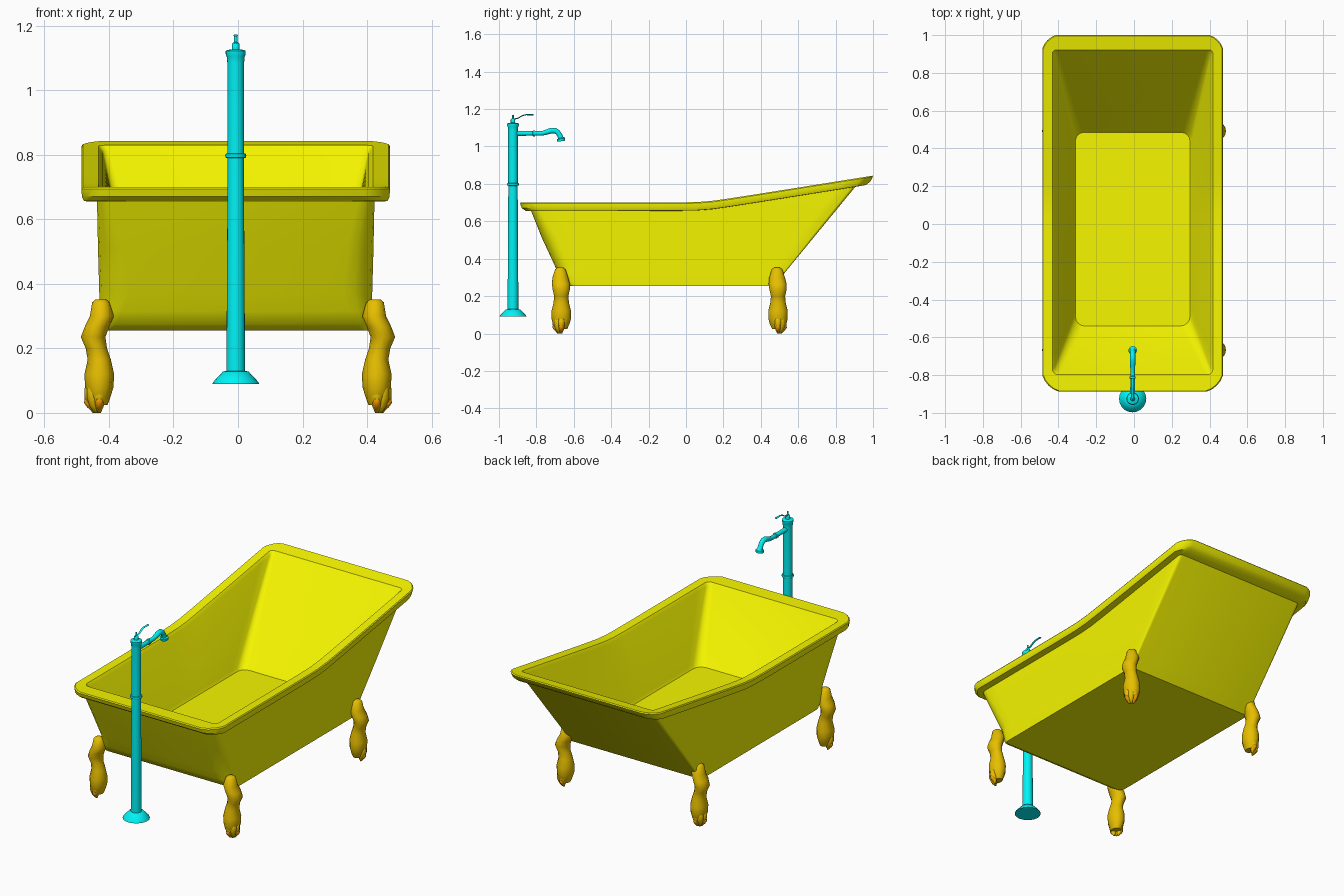
import bpy, bmesh, math
from mathutils import Vector

CX = -0.007   # tub and tap axis


def material(name, rgb):
    m = bpy.data.materials.new(name)
    m.diffuse_color = (*rgb, 1)
    return m


YELLOW = material("tub_yellow", (0.93, 0.93, 0.0))
GOLD = material("foot_gold", (0.8, 0.52, 0.0))
ORANGE = material("claw_orange", (0.9, 0.32, 0.0))
CYAN = material("tap_cyan", (0.0, 0.9, 0.92))


def loft(name, rings, mat, angle=40):
    """Skin a list of equal-length point rings and cap both ends."""
    bm = bmesh.new()
    vs = [[bm.verts.new(p) for p in r] for r in rings]
    n = len(vs[0])
    for a, b in zip(vs, vs[1:]):
        for i in range(n):
            j = (i + 1) % n
            bm.faces.new((a[i], a[j], b[j], b[i]))
    bm.faces.new(vs[0][::-1])
    bm.faces.new(vs[-1])
    bmesh.ops.recalc_face_normals(bm, faces=bm.faces)
    me = bpy.data.meshes.new(name)
    bm.to_mesh(me)
    bm.free()
    ob = bpy.data.objects.new(name, me)
    bpy.context.collection.objects.link(ob)
    me.materials.append(mat)
    bpy.ops.object.select_all(action='DESELECT')
    ob.select_set(True)
    bpy.context.view_layer.objects.active = ob
    bpy.ops.object.shade_smooth_by_angle(angle=math.radians(angle))
    return ob


def ellipse(c, rx, ry, n=12):
    return [(c[0] + rx * math.cos(2 * math.pi * i / n),
             c[1] + ry * math.sin(2 * math.pi * i / n), c[2]) for i in range(n)]


def tube(name, path, mat, x=CX, n=12, flat=1.0):
    """Round tube along a (y, z, radius) path in the plane of constant x."""
    rings = []
    for i, (y, z, r) in enumerate(path):
        a, b = path[max(i - 1, 0)], path[min(i + 1, len(path) - 1)]
        t = Vector((0, b[0] - a[0], b[1] - a[1])).normalized()
        u = Vector((1, 0, 0))
        v = t.cross(u)
        rings.append([Vector((x, y, z)) + r * math.cos(2 * math.pi * k / n) * u
                      + r * flat * math.sin(2 * math.pi * k / n) * v for k in range(n)])
    return loft(name, rings, mat)


# --- Tub: rounded-rectangle rings whose rim sweeps up towards the back
def rim_z(y):
    s = y - 0.1
    return 0.70 + 0.08 * (math.sqrt(s * s + 0.004) + s)


def tub_ring(w, yf, yb, rf, rb, z=None, off=0.0, cut=0.0, k=4, n=20):
    """rf, rb: front and back corner radii; cut: 0 round corner .. 1 straight chamfer."""
    pts = []
    corners = [(w - rf, yf + rf, rf, -90), (w - rb, yb - rb, rb, 0),
               (rb - w, yb - rb, rb, 90), (rf - w, yf + rf, rf, 180)]
    for c, (x, y, r, a0) in enumerate(corners):
        arc = [Vector((math.cos(math.radians(a0 + 90 * i / k)),
                       math.sin(math.radians(a0 + 90 * i / k)))) for i in range(k + 1)]
        for i in range(k + 1):
            p = Vector((x, y)) + r * arc[i].lerp(arc[0].lerp(arc[k], i / k), cut)
            pts.append((p.x, p.y))
        if c in (0, 2):        # subdivide the long sides
            x0, y0 = pts[-1]
            nx = corners[c + 1]
            x1, y1 = (w, nx[1]) if c == 0 else (-w, nx[1])
            pts += [(x0 + (x1 - x0) * i / n, y0 + (y1 - y0) * i / n) for i in range(1, n)]
    return [(CX + x, y, z if z is not None else rim_z(y) + off) for x, y in pts]


loft("bathtub", [
    # outer wall
    tub_ring(0.420, -0.620, 0.470, 0.03, 0.01, 0.255),
    tub_ring(0.421, -0.655, 0.487, 0.05, 0.01, 0.275),
    tub_ring(0.422, -0.680, 0.520, 0.07, 0.01, 0.315),
    tub_ring(0.423, -0.705, 0.565, 0.09, 0.01, 0.37),
    tub_ring(0.427, -0.770, 0.680, 0.08, 0.015, 0.51),
    tub_ring(0.430, -0.828, 0.905, 0.05, 0.02, off=-0.045),
    # rolled rim
    tub_ring(0.470, -0.858, 0.962, 0.07, 0.06, off=-0.044, cut=0.4),
    tub_ring(0.477, -0.878, 0.985, 0.08, 0.07, off=-0.030, cut=0.4),
    tub_ring(0.478, -0.887, 1.000, 0.085, 0.07, off=-0.006, cut=0.4),
    tub_ring(0.474, -0.883, 0.996, 0.085, 0.07, cut=0.4),
    tub_ring(0.425, -0.798, 0.922, 0.03, 0.02, off=-0.002),
    # basin
    tub_ring(0.412, -0.788, 0.908, 0.03, 0.02, off=-0.018),
    tub_ring(0.313, -0.552, 0.495, 0.05, 0.045, 0.352),
    tub_ring(0.303, -0.540, 0.485, 0.05, 0.045, 0.338),
], YELLOW, 33)

# --- Four clawed feet: z, outward shift in x, shift in y, x radius, y radius
LEG = [(0.352, -0.005, -0.005, 0.016, 0.016), (0.343, -0.005, -0.005, 0.027, 0.028),
       (0.30, -0.008, -0.005, 0.037, 0.042), (0.265, 0.008, -0.002, 0.038, 0.048),
       (0.235, 0.019, 0.0, 0.038, 0.046), (0.20, 0.009, 0.0, 0.033, 0.038),
       (0.165, 0.0, 0.0, 0.036, 0.041), (0.12, 0.0, 0.0, 0.046, 0.052),
       (0.08, 0.0, 0.0, 0.044, 0.052), (0.05, 0.0, 0.0, 0.035, 0.044),
       (0.025, -0.002, 0.0, 0.024, 0.032)]
TOE = [(0.115, 0.010, 0.008), (0.08, 0.026, 0.020), (0.05, 0.027, 0.019),
       (0.025, 0.023, 0.014), (0.004, 0.016, 0.005)]
CLAW = [(0.055, 0.034, 0.004), (0.047, 0.036, 0.010), (0.035, 0.034, 0.013),
        (0.022, 0.028, 0.010), (0.01, 0.022, 0.003)]

for end, y0, fy in (("front", -0.667, -1), ("rear", 0.492, 1)):
    for side, fx in (("left", -1), ("right", 1)):
        x0 = fx * 0.43
        loft(f"{end}_{side}_leg",
             [ellipse((x0 + fx * dx, y0 + dy, z), rx, ry) for z, dx, dy, rx, ry in LEG],
             GOLD, 60)
        base = math.atan2(fy, fx)
        for i in (-1, 0, 1):
            a = base + i * math.radians(45)
            parts = [("toe", TOE, GOLD)] + ([("claw", CLAW, ORANGE)] if i else [])
            for part, prof, mat in parts:
                loft(f"{end}_{side}_{part}_{i + 2}",
                     [ellipse((x0 + d * math.cos(a), y0 + d * math.sin(a), z - 0.004), r, r, 8)
                      for z, d, r in prof], mat, 60)

# --- Freestanding tap: turned column, spout and lever
TY = -0.925
COLUMN = [(0.09, 0.072), (0.096, 0.070), (0.112, 0.055), (0.128, 0.040), (0.130, 0.029),
          (0.79, 0.025), (0.791, 0.031), (0.797, 0.033), (0.803, 0.031), (0.804, 0.026),
          (1.085, 0.026), (1.105, 0.028), (1.112, 0.031), (1.122, 0.031), (1.125, 0.026),
          (1.127, 0.012), (1.143, 0.012), (1.147, 0.009), (1.150, 0.005), (1.168, 0.005)]
loft("tap_column", [ellipse((CX, TY, z), r, r, 20) for z, r in COLUMN], CYAN)
tube("tap_spout", [(TY, 1.07, 0.014), (-0.82, 1.07, 0.012), (-0.818, 1.07, 0.016),
                   (-0.808, 1.07, 0.016), (-0.806, 1.07, 0.012), (-0.77, 1.07, 0.012),
                   (-0.745, 1.077, 0.014), (-0.72, 1.085, 0.015), (-0.70, 1.085, 0.015),
                   (-0.685, 1.075, 0.014), (-0.675, 1.06, 0.014), (-0.670, 1.046, 0.015),
                   (-0.669, 1.042, 0.023), (-0.667, 1.028, 0.021)], CYAN)
tube("tap_lever", [(TY - 0.01, 1.145, 0.006), (-0.90, 1.15, 0.006), (-0.875, 1.165, 0.006),
                   (-0.855, 1.170, 0.006), (-0.815, 1.170, 0.007)], CYAN, n=8, flat=0.5)
